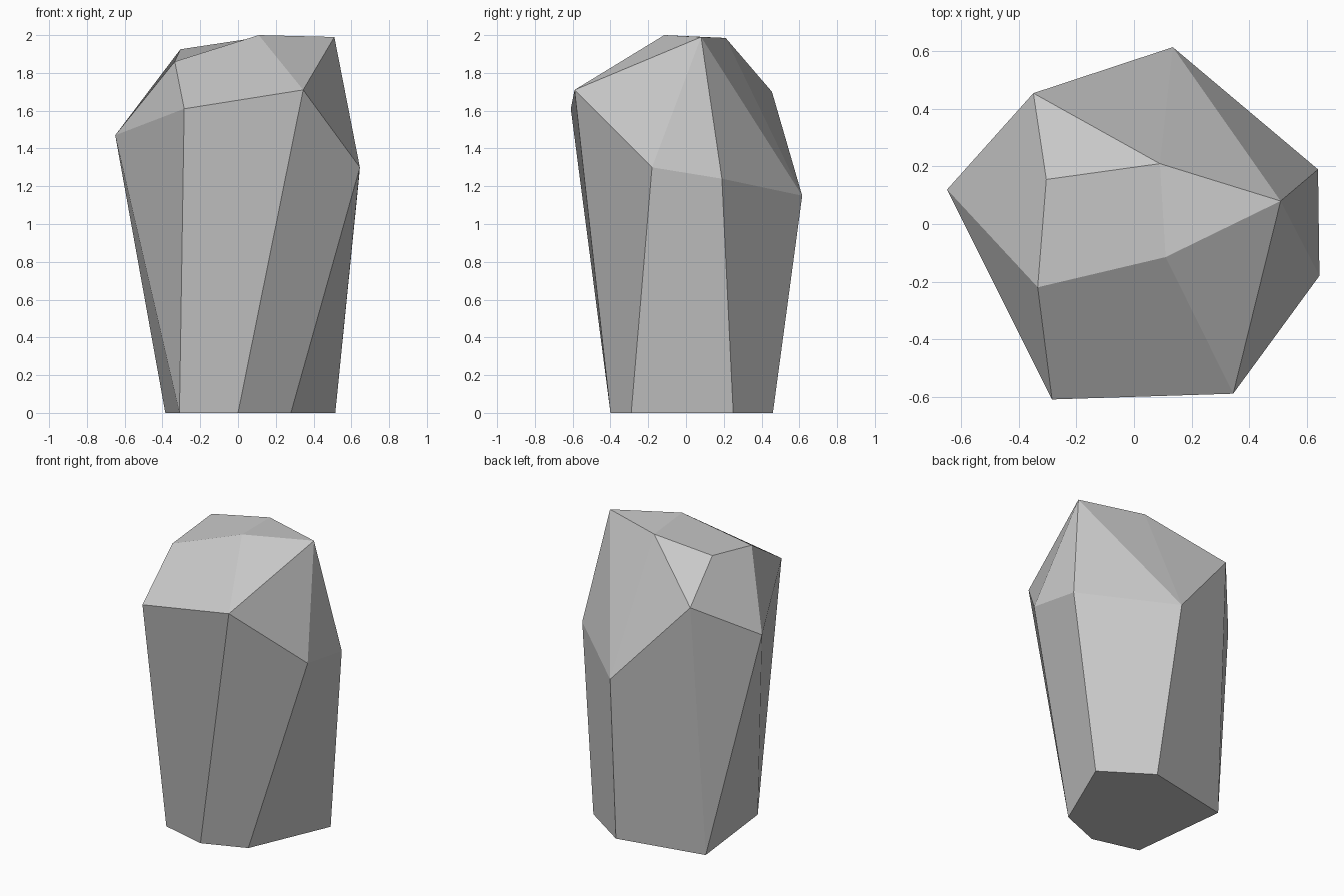
import bpy
import bmesh

# Remove the default cube only
cube = bpy.data.objects.get("Cube")
if cube:
    bpy.data.objects.remove(cube, do_unlink=True)

# Stone material
stone = bpy.data.materials.new("grey stone")
stone.use_nodes = True
colour = (0.58, 0.58, 0.58, 1)
stone.diffuse_color = colour
stone.node_tree.nodes["Principled BSDF"].inputs["Base Color"].default_value = colour

# Foot corners (lower case), shoulder corners (A to G), crown corners (H to L)
corners = {
    "a": (-.385, .34, 0), "c": (.2, .46, 0), "d": (.515, .25, 0),
    "e": (.28, -.29, 0), "f": (0, -.4, 0), "g": (-.31, -.32, 0),
    "A": (-.65, .12, 1.47), "B": (-.35, .455, 1.7), "C": (.135, .615, 1.15),
    "D": (.64, .19, 1.24), "E": (.645, -.18, 1.3), "F": (.345, -.59, 1.71),
    "G": (-.285, -.61, 1.61),
    "H": (-.335, -.22, 1.86), "I": (-.305, .155, 1.925), "J": (.11, -.115, 2),
    "K": (.51, .08, 1.99), "L": (.09, .21, 1.985),
}

# Each facet is spelled by its corners
base = ["acdefg"]
walls = ["GFfg", "FEef", "EDde", "DCcd", "CBac", "BAa", "Aga", "AGg"]
shoulders = ["ABIH", "AHG", "GHJF", "FJK", "FKE", "EKD", "DKC", "CKL", "CLB", "BLI"]
crown = ["HILJ", "JLK"]


def build_faceted(name, points, facets, material):
    """Make one flat-shaded object from named corners and facets."""
    bm = bmesh.new()
    verts = {key: bm.verts.new(co) for key, co in points.items()}
    for facet in facets:
        bm.faces.new([verts[key] for key in facet])
    bmesh.ops.recalc_face_normals(bm, faces=bm.faces)
    mesh = bpy.data.meshes.new(name)
    bm.to_mesh(mesh)
    bm.free()
    mesh.materials.append(material)
    obj = bpy.data.objects.new(name, mesh)
    bpy.context.collection.objects.link(obj)
    return obj


build_faceted("rock", corners, base + walls + shoulders + crown, stone)
